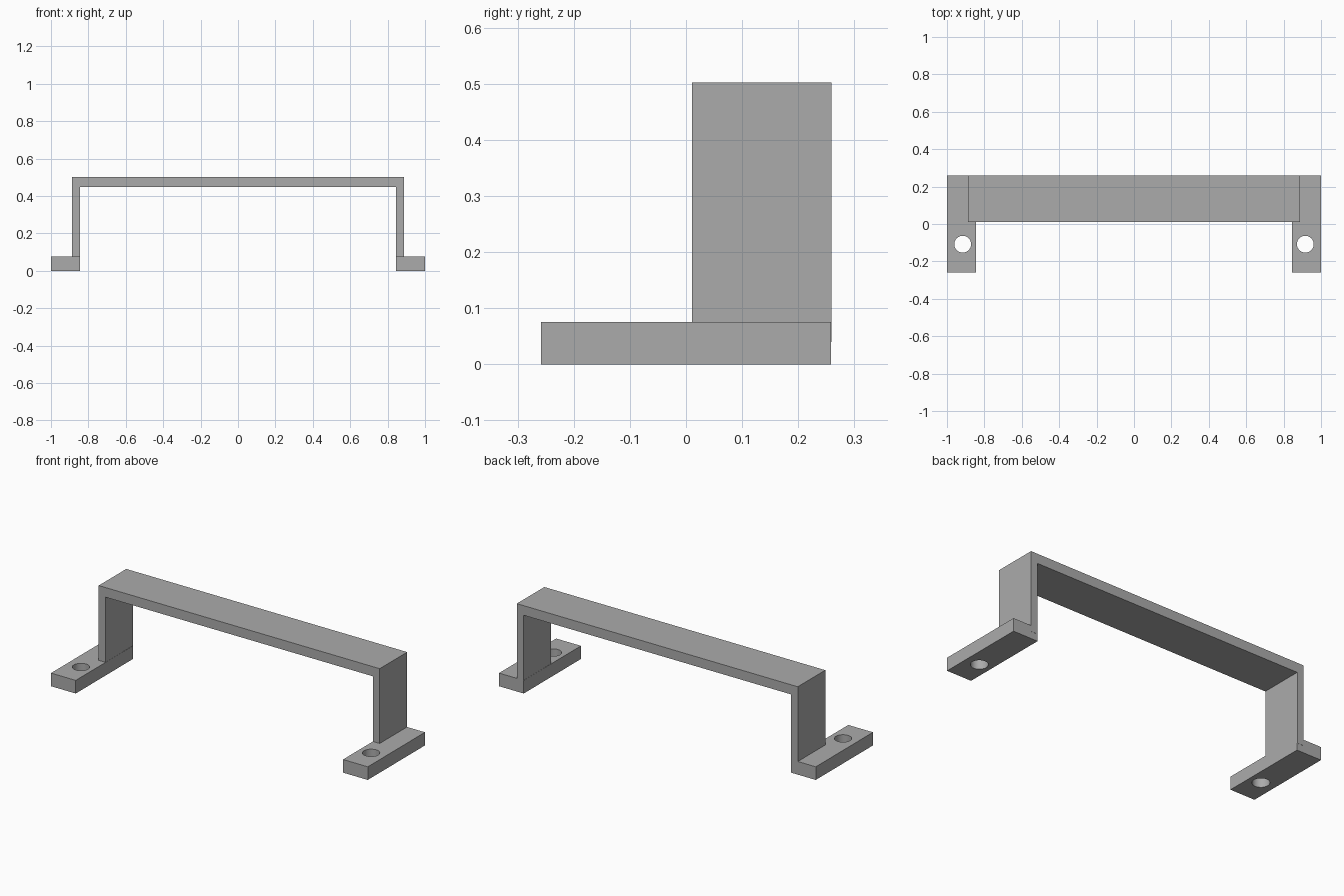
import bpy
import bmesh
from math import radians

if "Cube" in bpy.data.objects:
    bpy.data.objects.remove(bpy.data.objects["Cube"], do_unlink=True)

# Single plain grey material
GREY = (0.41, 0.41, 0.41, 1)
grey = bpy.data.materials.new("plain grey")
grey.use_nodes = True
grey.diffuse_color = GREY
for node in grey.node_tree.nodes:
    if node.type == "BSDF_PRINCIPLED":
        node.inputs["Base Color"].default_value = GREY

HALF = 1.0          # half of the overall length
INNER = 0.844       # inside edge of the feet
DEPTH = 0.258       # half of the foot depth
FOOT_H = 0.075


def make_object(name, bm):
    bmesh.ops.recalc_face_normals(bm, faces=bm.faces)
    mesh = bpy.data.meshes.new(name)
    bm.to_mesh(mesh)
    bm.free()
    mesh.materials.append(grey)
    obj = bpy.data.objects.new(name, mesh)
    bpy.context.collection.objects.link(obj)
    return obj


def extrude_profile(name, points, y0, y1):
    """Extrude an x-z outline along y."""
    bm = bmesh.new()
    face = bm.faces.new([bm.verts.new((x, y0, z)) for x, z in points])
    grown = bmesh.ops.extrude_face_region(bm, geom=[face])
    verts = [v for v in grown["geom"] if isinstance(v, bmesh.types.BMVert)]
    bmesh.ops.translate(bm, verts=verts, vec=(0, y1 - y0, 0))
    return make_object(name, bm)


# Handle: flat bar bent into an upside-down U, sunk into the feet
outer, inner, top, under, sunk = 0.887, 0.845, 0.502, 0.447, 0.04
half = [(outer, sunk), (outer, top)]
half_in = [(inner, under), (inner, sunk)]
outline = ([(-x, z) for x, z in half] + half[::-1]
           + half_in[::-1] + [(-x, z) for x, z in half_in])
extrude_profile("handle", outline, 0.011, DEPTH + 0.001)

# Feet: plates with a round screw hole near the front
for side, sign in (("left", 1), ("right", -1)):
    rect = [(sign * x, z) for x, z in
            ((INNER, 0), (HALF, 0), (HALF, FOOT_H), (INNER, FOOT_H))]
    foot = extrude_profile(side + "_foot", rect, -DEPTH, DEPTH)

    bpy.ops.mesh.primitive_cylinder_add(
        vertices=48, radius=0.045, depth=0.3, location=(sign * 0.916, -0.108, 0))
    cutter = bpy.context.object
    cutter.name = side + "_hole_cutter"
    cutter.data.materials.append(grey)
    cutter.hide_render = True

    bpy.ops.object.select_all(action="DESELECT")
    foot.select_set(True)
    bpy.context.view_layer.objects.active = foot
    cut = foot.modifiers.new("screw_hole", "BOOLEAN")
    cut.operation = "DIFFERENCE"
    cut.solver = "EXACT"
    cut.object = cutter
    bpy.ops.object.modifier_apply(modifier=cut.name)
    bpy.data.objects.remove(cutter, do_unlink=True)
    bpy.ops.object.shade_smooth_by_angle(angle=radians(30))
